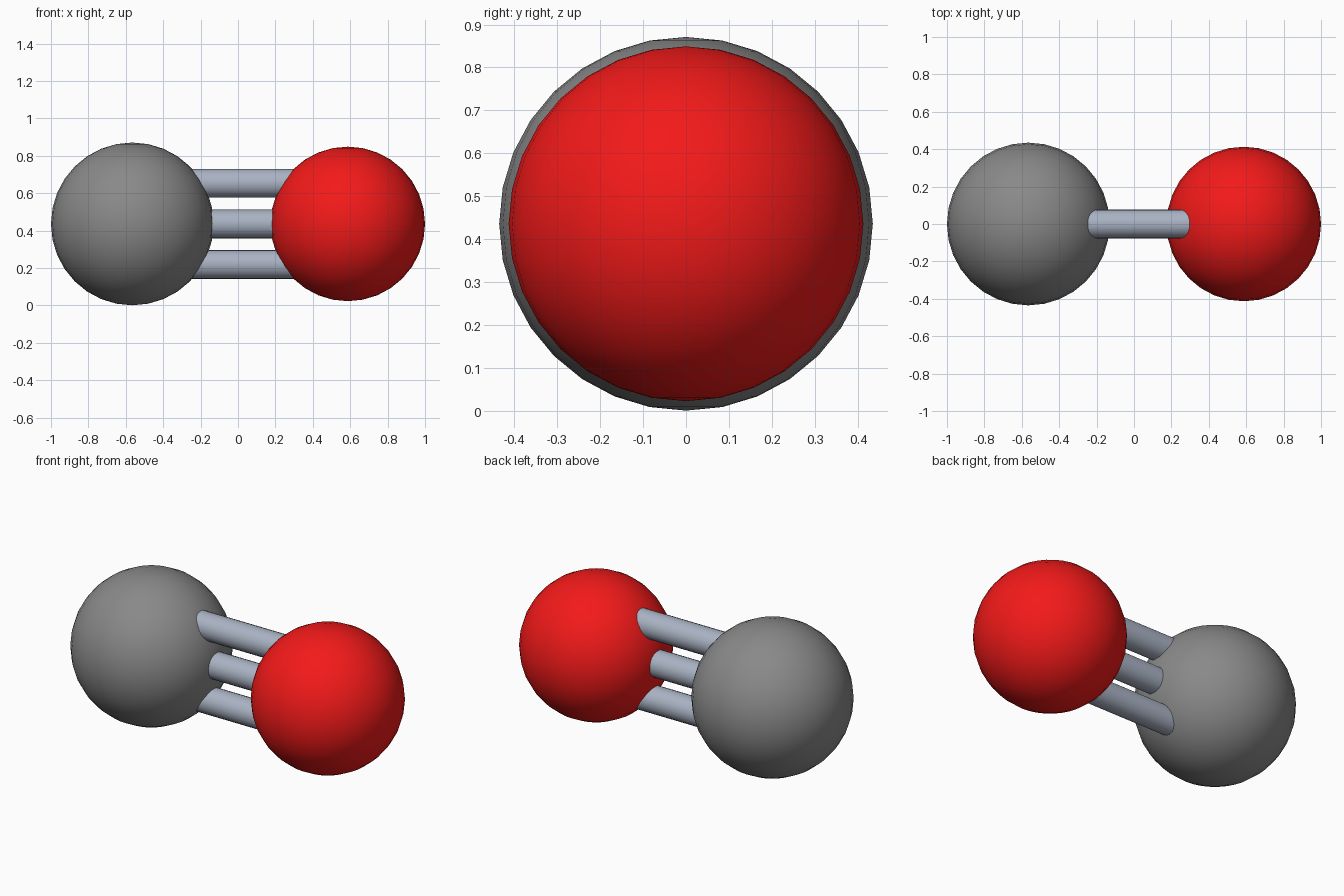
import bpy
import math

if "Cube" in bpy.data.objects:
    bpy.data.objects.remove(bpy.data.objects["Cube"])

Z = 0.436            # height of the molecule axis
CARBON_X, CARBON_R = -0.565, 0.435
OXYGEN_X, OXYGEN_R = 0.587, 0.413
BOND_R, BOND_GAP = 0.077, 0.217


def finish(name, color):
    """Name, smooth and colour the active object."""
    obj = bpy.context.object
    obj.name = name
    bpy.ops.object.shade_smooth_by_angle(angle=math.radians(40))
    mat = bpy.data.materials.new(name + "_colour")
    mat.diffuse_color = (*color, 1)
    mat.use_nodes = True
    mat.node_tree.nodes["Principled BSDF"].inputs["Base Color"].default_value = mat.diffuse_color
    obj.data.materials.append(mat)


def atom(name, x, radius, color):
    bpy.ops.mesh.primitive_uv_sphere_add(
        segments=32, ring_count=16, radius=radius, location=(x, 0, Z))
    finish(name, color)


# Two atoms
atom("carbon_atom", CARBON_X, CARBON_R, (0.25, 0.25, 0.25))
atom("oxygen_atom", OXYGEN_X, OXYGEN_R, (0.9, 0.01, 0.01))

# Triple bond: three rods stacked vertically, running between atom centres
for name, k in (("lower_bond", -1), ("middle_bond", 0), ("upper_bond", 1)):
    bpy.ops.mesh.primitive_cylinder_add(
        vertices=24, radius=BOND_R, depth=OXYGEN_X - CARBON_X,
        location=((CARBON_X + OXYGEN_X) / 2, 0, Z + k * BOND_GAP),
        rotation=(0, math.pi / 2, 0))
    finish(name, (0.4, 0.45, 0.55))
